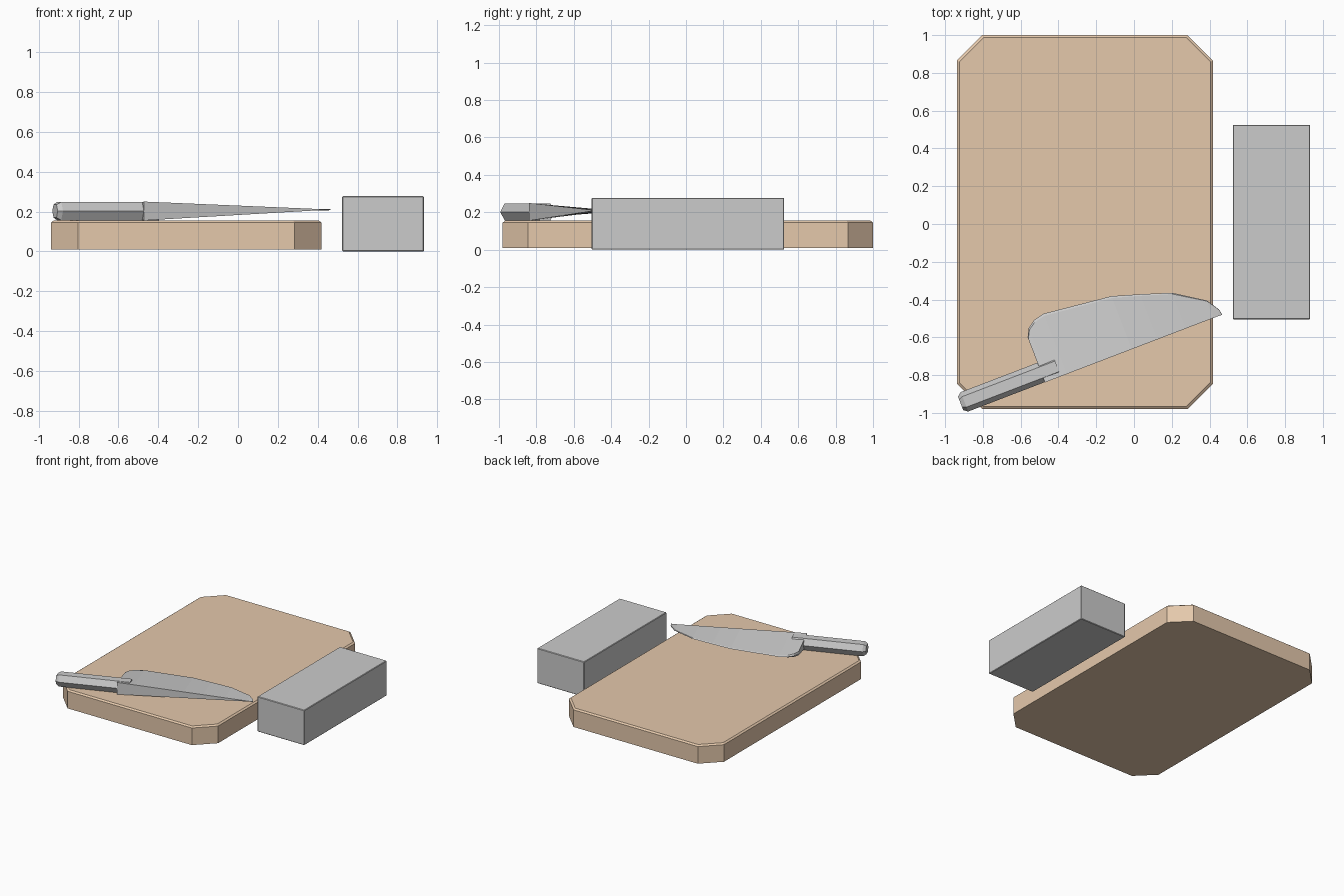
import bpy
from mathutils import Vector

if "Cube" in bpy.data.objects:
    bpy.data.objects.remove(bpy.data.objects["Cube"])


def make_mesh(name, verts, faces, parent=None):
    mesh = bpy.data.meshes.new(name)
    mesh.from_pydata(verts, [], faces)
    obj = bpy.data.objects.new(name, mesh)
    bpy.context.collection.objects.link(obj)
    return obj


def loft(name, rings):
    """Skin equal-length closed rings and cap both ends."""
    n = len(rings[0])
    verts = [v for ring in rings for v in ring]
    faces = [(r * n + i, r * n + (i + 1) % n, (r + 1) * n + (i + 1) % n, (r + 1) * n + i)
             for r in range(len(rings) - 1) for i in range(n)]
    faces.append(tuple(reversed(range(n))))
    faces.append(tuple(range(len(verts) - n, len(verts))))
    return make_mesh(name, verts, faces)


def chamfered_rect(x0, x1, y0, y1, c, inset, z):
    x0, x1, y0, y1 = x0 + inset, x1 - inset, y0 + inset, y1 - inset
    c -= inset * 0.5
    return [(x0 + c, y0, z), (x1 - c, y0, z), (x1, y0 + c, z), (x1, y1 - c, z),
            (x1 - c, y1, z), (x0 + c, y1, z), (x0, y1 - c, z), (x0, y0 + c, z)]


# Cutting board with clipped corners and a small top bevel
size = (-0.938, 0.418, -0.98, 1.0, 0.135)
board = loft("cutting_board", [chamfered_rect(*size, 0, 0.01),
                               chamfered_rect(*size, 0, 0.145),
                               chamfered_rect(*size, 0.013, 0.155)])
wood = bpy.data.materials.new("wood")
wood.diffuse_color = (0.78, 0.58, 0.41, 1)
wood.use_nodes = True
wood.node_tree.nodes["Principled BSDF"].inputs["Base Color"].default_value = wood.diffuse_color
board.data.materials.append(wood)

# Sharpening block beside the board
bpy.ops.mesh.primitive_cube_add(size=1, location=(0.728, 0.01, 0.1385))
block = bpy.context.object
block.name = "sharpening_block"
block.scale = (0.41, 1.03, 0.277)
bpy.ops.object.transform_apply(location=False, rotation=False, scale=True)
bevel = block.modifiers.new("edge_bevel", 'BEVEL')
bevel.width = 0.004
bevel.segments = 1

# Knife handle: hexagonal bar with a chamfered butt
axis = Vector((0.934, 0.358, 0))
side = Vector((0.358, -0.934, 0))
butt = Vector((-0.907, -0.945, 0.202))
section = [(0.055, 0), (0.03, 0.046), (-0.03, 0.046),
           (-0.055, 0), (-0.03, -0.046), (0.03, -0.046)]


def handle_ring(dist, scale):
    return [butt + axis * dist + side * (d * scale) + Vector((0, 0, h * scale))
            for d, h in section]


handle = loft("knife_handle", [handle_ring(-0.012, 0.7), handle_ring(0.01, 1.0),
                               handle_ring(0.535, 1.0)])

# Knife blade: thick straight spine tapering to a thin curved cutting edge
edge = [(-0.563, -0.60), (-0.557, -0.55), (-0.53, -0.51), (-0.48, -0.475), (-0.12, -0.382),
        (0.03, -0.372), (0.20, -0.364), (0.385, -0.405), (0.45, -0.452)]
heel, tip = Vector((-0.475, -0.84, 0.2025)), Vector((0.466, -0.48, 0.21))
rings = []
for x, y in edge:
    along = (Vector((x, y, 0)) - heel).dot(axis)
    t = min(max(along / (tip - heel).length, 0), 0.97)
    spine = heel.lerp(tip, t)
    half = Vector((0, 0, 0.0475 * (1 - t)))
    near = Vector((x, y, 0.203 + 0.006 * t))
    lip = Vector((0, 0, 0.004 + 0.012 * max(0, 0.1 - t) * 10))
    inner = near.lerp(spine, 0.035)
    rings.append([spine - half, spine + half, inner + lip, near, inner - lip])
rings.append([tip.copy() for _ in range(5)])
# Tiny spread keeps the point closed without zero-area end faces
for v, (dy, dz) in zip(rings[-1], [(-1, -1), (-1, 1), (1, 1), (2, 0), (1, -1)]):
    v += Vector((0, dy * 0.001, dz * 0.001))
blade = loft("knife_blade", rings)

# Consistent outward normals
import bmesh
for obj in (board, handle, blade):
    bm = bmesh.new()
    bm.from_mesh(obj.data)
    bmesh.ops.remove_doubles(bm, verts=bm.verts, dist=0.0002)
    bmesh.ops.recalc_face_normals(bm, faces=bm.faces)
    bm.to_mesh(obj.data)
    bm.free()
